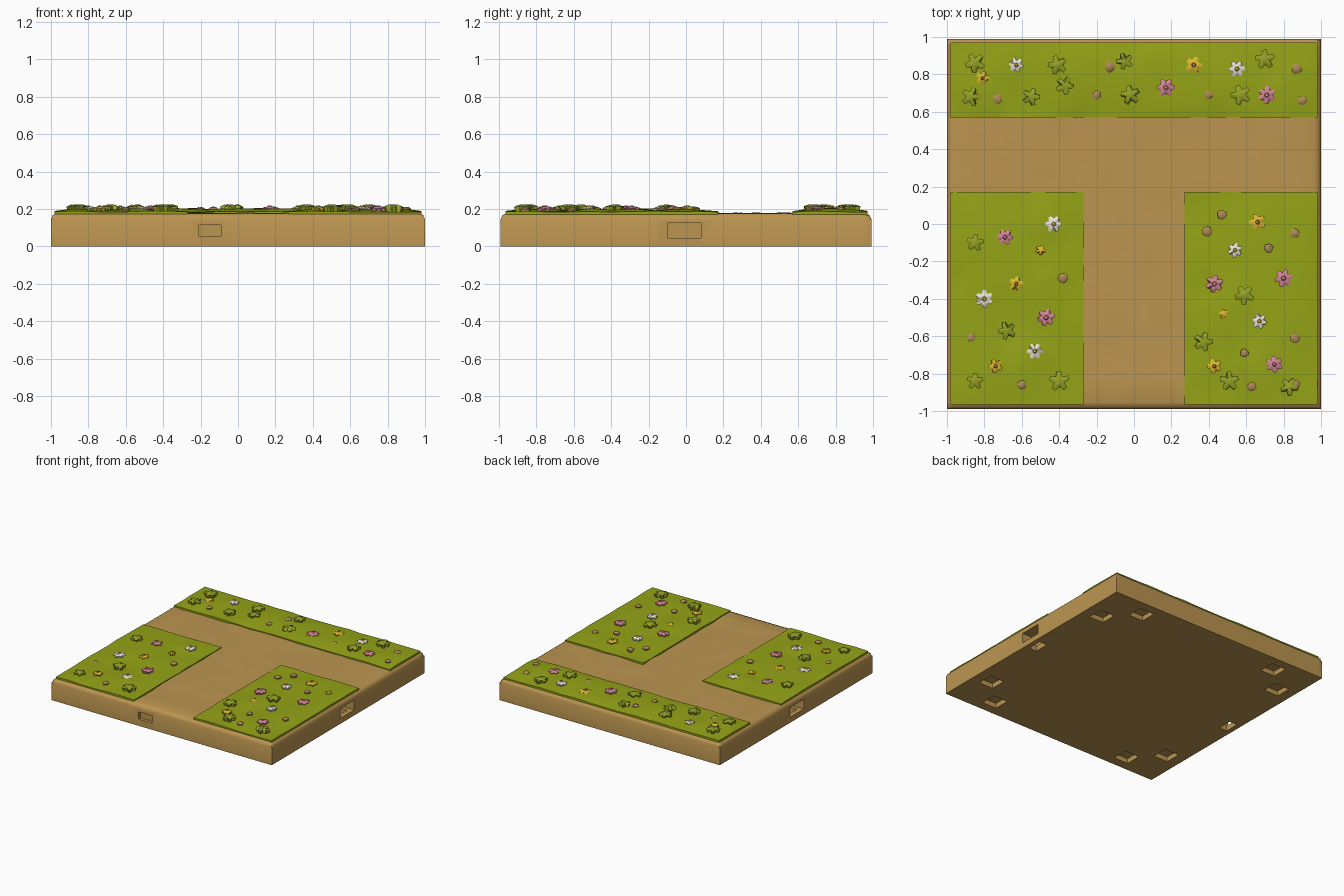
import bpy, bmesh, math, random
from mathutils import Vector

if "Cube" in bpy.data.objects:
    bpy.data.objects.remove(bpy.data.objects["Cube"])

random.seed(4)


def material(name, rgb):
    m = bpy.data.materials.new(name)
    m.diffuse_color = (*rgb, 1)
    m.use_nodes = True
    m.node_tree.nodes["Principled BSDF"].inputs["Base Color"].default_value = m.diffuse_color
    return m


EARTH = material("earth brown", (0.50, 0.30, 0.08))
GRASS = material("grass green", (0.30, 0.37, 0.008))
LEAF = material("leaf green", (0.30, 0.36, 0.02))
WHITE = material("petal white", (0.80, 0.76, 0.68))
YELLOW = material("petal yellow", (0.75, 0.48, 0.025))
PINK = material("petal pink", (0.66, 0.24, 0.30))
BUD = material("bud tan", (0.42, 0.25, 0.09))


def finish(name, bm, mats, angle=50):
    bmesh.ops.recalc_face_normals(bm, faces=bm.faces)
    me = bpy.data.meshes.new(name)
    bm.to_mesh(me)
    bm.free()
    for m in mats:
        me.materials.append(m)
    me.shade_smooth()
    me.set_sharp_from_angle(angle=math.radians(angle))
    ob = bpy.data.objects.new(name, me)
    bpy.context.scene.collection.objects.link(ob)
    return ob


def slab(name, xs, ys, height, bottom, mat, angle):
    """Grid surface with heights from a rule, closed by a skirt and a floor."""
    bm = bmesh.new()
    rows = [[bm.verts.new((x, y, height(i, j))) for i, x in enumerate(xs)]
            for j, y in enumerate(ys)]
    for j in range(len(ys) - 1):
        for i in range(len(xs) - 1):
            q = [rows[j][i], rows[j][i + 1], rows[j + 1][i + 1], rows[j + 1][i]]
            if random.random() < 0.5:
                q = q[1:] + q[:1]
            bm.faces.new((q[0], q[1], q[2]))
            bm.faces.new((q[0], q[2], q[3]))
    # loosen the inner grid points so the facets look natural
    dx = (xs[-1] - xs[0]) / len(xs) * 0.28
    dy = (ys[-1] - ys[0]) / len(ys) * 0.28
    for row in rows[3:-3]:
        for v in row[3:-3]:
            v.co.x += random.uniform(-dx, dx)
            v.co.y += random.uniform(-dy, dy)
    rim = [e for e in bm.edges if e.is_boundary]
    new = bmesh.ops.extrude_edge_only(bm, edges=rim)["geom"]
    for v in new:
        if isinstance(v, bmesh.types.BMVert):
            v.co.z = bottom
    bmesh.ops.holes_fill(bm, edges=[e for e in bm.edges if e.is_boundary], sides=0)
    return finish(name, bm, [mat], angle)


def spread(a, b, n):
    return [a + (b - a) * k / (n - 1) for k in range(n)]


# earth tile with a rounded upper rim and a slightly uneven path surface
N = 18
RIM = {0: 0.145, 1: 0.168, 2: 0.177}


def earth_height(i, j):
    ring = min(i, j, N + 3 - i, N + 3 - j)
    return RIM.get(ring, 0.176 + random.uniform(-0.005, 0.005))


def rim_spread(h):
    return [-h, -h + 0.01] + spread(-h + 0.035, h - 0.035, N) + [h - 0.01, h]


base = slab("earth_tile", rim_spread(1.0), rim_spread(0.99), earth_height, 0, EARTH, 50)


# connector slots in the sides and square pits under the corners
def cut(center, size):
    bm = bmesh.new()
    bmesh.ops.create_cube(bm, size=1)
    for v in bm.verts:
        v.co = Vector(v.co[k] * size[k] + center[k] for k in range(3))
    c = finish("cutter", bm, [EARTH])
    c.hide_render = True
    mod = base.modifiers.new("cut", 'BOOLEAN')
    mod.operation = 'DIFFERENCE'
    mod.solver = 'EXACT'
    mod.object = c
    bpy.context.view_layer.objects.active = base
    bpy.ops.object.modifier_apply(modifier=mod.name)
    bpy.data.objects.remove(c)


for sx in (-1, 1):
    cut((sx * 0.96, -0.01, 0.085), (0.16, 0.18, 0.08))
    cut((sx * 0.925, -0.01, 0.02), (0.07, 0.12, 0.12))
    for sy in (-1, 1):
        cut((sx * 0.85, sy * 0.64, 0), (0.13, 0.13, 0.08))
        cut((sx * 0.64, sy * 0.85, 0), (0.13, 0.13, 0.08))
cut((-0.15, -0.99, 0.085), (0.12, 0.05, 0.06))
base.data.set_sharp_from_angle(angle=math.radians(50))


# three grass beds around the T-shaped path
def grass(name, x0, x1, y0, y1):
    nx, ny = round((x1 - x0) / 0.11) + 1, round((y1 - y0) / 0.11) + 1

    def height(i, j):
        if i in (0, nx - 1) or j in (0, ny - 1):
            return 0.187 + random.uniform(-0.004, 0.003)
        return 0.194 + random.uniform(-0.012, 0.012)
    slab(name, spread(x0, x1, nx), spread(y0, y1, ny), height, 0.16, GRASS, 60)


grass("grass_back", -0.98, 0.98, 0.57, 0.97)
grass("grass_left", -0.98, -0.27, -0.965, 0.17)
grass("grass_right", 0.27, 0.98, -0.965, 0.17)


# small star-shaped plants: lobed rim, raised top and a little centre
def plants(name, spots, mat, radius, lobes, top, notch, centre=None):
    bm = bmesh.new()
    for x, y in spots:
        turn, r = random.uniform(0, 6.28), radius * random.uniform(0.88, 1.1)
        rings = []
        for scale, z in ((0.85, 0.185), (1.0, top - 0.012), (0.5, top - 0.003)):
            ring = []
            for k in range(lobes * 3):
                a = turn + math.tau * k / (lobes * 3)
                rr = r * scale * (notch if k % 3 == 0 else 1)
                ring.append(bm.verts.new((x + rr * math.cos(a), y + rr * math.sin(a),
                                          z + random.uniform(-0.003, 0.003))))
            rings.append(ring)
        n = lobes * 3
        for lo, hi in zip(rings, rings[1:]):
            for k in range(n):
                bm.faces.new((lo[k], lo[(k + 1) % n], hi[(k + 1) % n], hi[k]))
        bm.faces.new(rings[-1])
        bm.faces.new(rings[0][::-1])
        if centre:
            before = set(bm.faces)
            made = bmesh.ops.create_cone(bm, cap_ends=True, segments=7,
                                         radius1=r * 0.3, radius2=r * 0.18, depth=0.009)
            for v in made["verts"]:
                v.co += Vector((x, y, top))
            for f in set(bm.faces) - before:
                f.material_index = 1
    finish(name, bm, [mat] + ([centre] if centre else []))


plants("white_flowers", [(-.63, .85), (.55, .83), (-.43, 0), (-.80, -.40), (-.53, -.68),
                         (.54, -.14), (.67, -.52)], WHITE, 0.044, 6, 0.215, 0.65, YELLOW)
plants("yellow_flowers", [(-.81, .78), (.32, .85), (-.63, -.32), (-.74, -.76),
                          (.66, .01), (.43, -.76)], YELLOW, 0.042, 5, 0.215, 0.65, BUD)
plants("small_yellow_flowers", [(-.50, -.14), (.48, -.48)], YELLOW, 0.028, 5, 0.212, 0.7)
plants("pink_flowers", [(.17, .73), (.71, .69), (-.69, -.07), (-.47, -.50), (.43, -.32),
                        (.80, -.29), (.75, -.75)], PINK, 0.045, 6, 0.215, 0.65, PINK)
plants("leaf_clumps", [(-.85, .86), (-.87, .68), (-.41, .85), (-.37, .74), (-.55, .68),
                       (-.05, .87), (-.02, .69), (.57, .69), (.70, .88), (-.85, -.10),
                       (-.68, -.57), (-.85, -.84), (-.40, -.84), (.59, -.38), (.37, -.63),
                       (.51, -.84), (.83, -.87)], LEAF, 0.05, 5, 0.225, 0.55)
plants("tan_buds", [(-.73, .67), (-.13, .84), (-.20, .69), (.40, .69), (.87, .83),
                    (.90, .66), (-.38, -.29), (-.87, -.61), (-.60, -.86), (.47, .05),
                    (.39, -.04), (.86, -.05), (.72, -.13), (.86, -.61), (.59, -.69),
                    (.86, -.86), (.63, -.87)], BUD, 0.027, 3, 0.213, 0.9)
